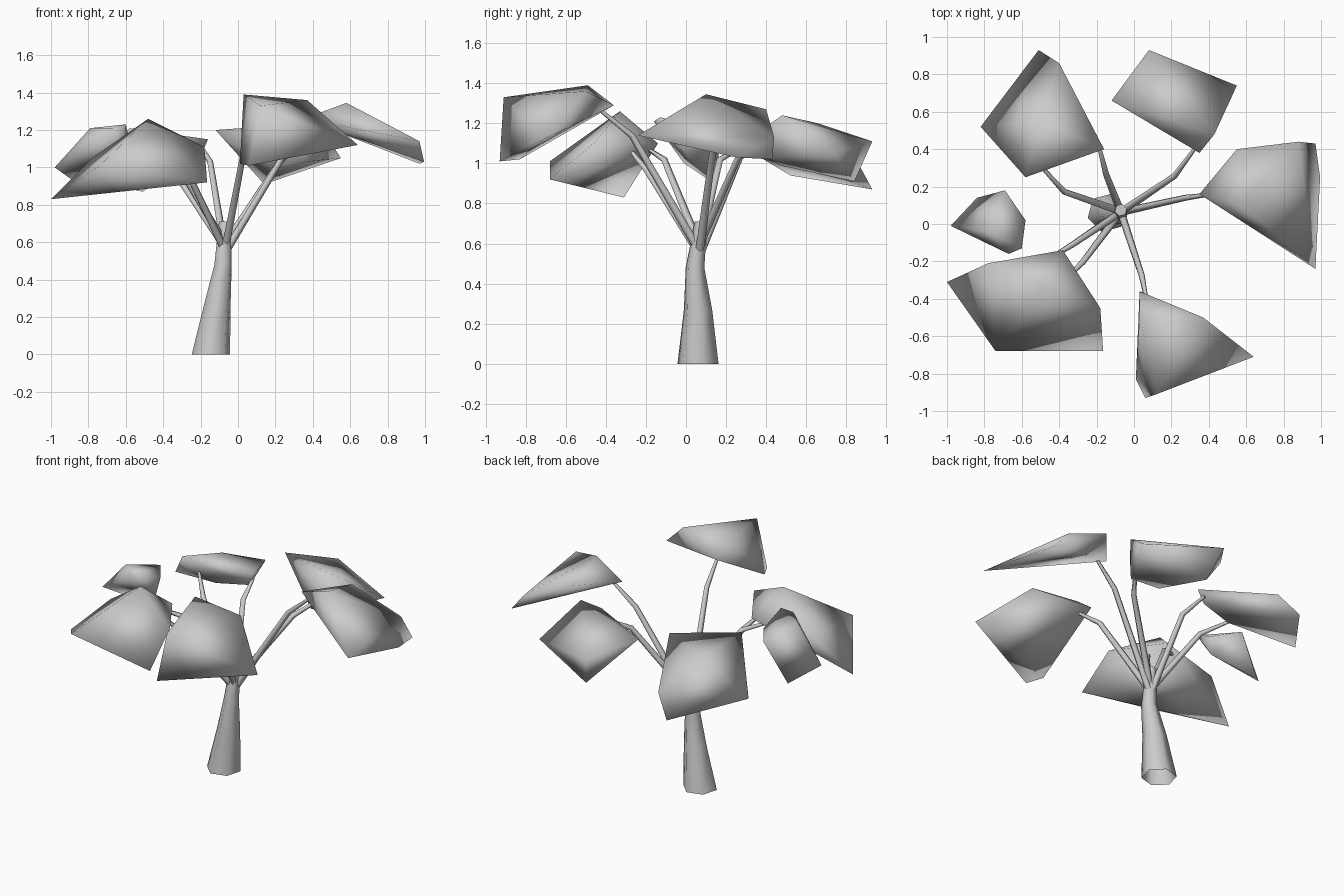
import bpy, bmesh, math
from mathutils import Vector

if "Cube" in bpy.data.objects:
    bpy.data.objects.remove(bpy.data.objects["Cube"])


def finish(name, bm, angle):
    bmesh.ops.recalc_face_normals(bm, faces=bm.faces[:])
    mesh = bpy.data.meshes.new(name)
    bm.to_mesh(mesh)
    bm.free()
    ob = bpy.data.objects.new(name, mesh)
    bpy.context.collection.objects.link(ob)
    bpy.ops.object.select_all(action='DESELECT')
    ob.select_set(True)
    bpy.context.view_layer.objects.active = ob
    bpy.ops.object.shade_smooth_by_angle(angle=math.radians(angle))
    return ob


def tube(name, path, radii, sides, level=False):
    """Tapered low-poly tube along a path; level keeps rings horizontal."""
    bm = bmesh.new()
    pts = [Vector(p) for p in path]
    turn = math.radians(15) if level else 0
    rings = []
    for i, p in enumerate(pts):
        d = pts[min(i + 1, len(pts) - 1)] - pts[max(i - 1, 0)]
        if level:
            d = Vector((0, 0, 1))
        u = Vector((0, 1, 0)).cross(d).normalized()
        v = d.normalized().cross(u)
        rings.append([bm.verts.new(p + radii[i] * (u * math.cos(a) + v * math.sin(a)))
                      for a in (turn + 2 * math.pi * k / sides for k in range(sides))])
    for a, b in zip(rings, rings[1:]):
        for k in range(sides):
            n = (k + 1) % sides
            bm.faces.new((a[k], a[n], b[n], b[k]))
    bm.faces.new(rings[-1])
    return finish(name, bm, 75)


def clump(name, corners):
    """Soft-shaded foliage pad: hull of its corner points."""
    bm = bmesh.new()
    for c in corners:
        bm.verts.new(c)
    out = bmesh.ops.convex_hull(bm, input=bm.verts[:])
    loose = {g for g in out["geom_interior"] if isinstance(g, bmesh.types.BMVert)}
    bmesh.ops.delete(bm, geom=list(loose), context='VERTS')
    return finish(name, bm, 180)


# Trunk, open at the ground
tube("trunk", [(-.145, .06, 0), (-.11, .06, .27), (-.08, .045, .48), (-.07, .075, .71)],
     [.106, .073, .048, .033], 6, level=True)

# Branches: knee and tip of each
branches = [
    ((-.15, .27, 1.03), (-.19, .43, 1.10)),
    ((-.37, .17, 1.02), (-.50, .31, 1.10)),
    ((.22, .26, 1.03), (.33, .41, 1.12)),
    ((.27, .14, 1.11), (.42, .16, 1.24)),
    ((.04, -.27, 1.14), (.07, -.42, 1.26)),
    ((-.33, -.11, 1.02), (-.48, -.20, 1.08)),
    ((-.27, -.20, .97), (-.36, -.29, 1.08)),
]
for i, (knee, tip) in enumerate(branches):
    out = (Vector((knee[0] + .07, knee[1] - .07, 0))).normalized() * .015
    start = Vector((-.07, .065, .57 + .02 * (i % 3))) + out
    tube(f"branch_{i + 1}", [start, knee, tip], [.022, .017, .010], 5)

# Foliage pads
clump("foliage_back_left", [
    (-.82, .52, .94), (-.51, .93, .87), (-.40, .86, 1.0), (-.16, .40, 1.15),
    (-.58, .25, 1.21), (-.50, .55, 1.14), (-.42, .37, 1.03), (-.20, .41, 1.06)])
clump("foliage_back_right", [
    (-.12, .66, 1.20), (.08, .93, 1.11), (.55, .74, 1.05), (.43, .48, 1.24),
    (.35, .38, 1.17), (.14, .84, .91), (.36, .40, 1.03), (.20, .47, .99)])
clump("foliage_right", [
    (.35, .16, 1.26), (.58, .10, 1.345), (.55, .40, 1.27), (.97, -.24, 1.14),
    (.88, .44, 1.13), (.97, .43, 1.02), (.995, .25, 1.03)])
clump("foliage_front_right", [
    (.03, -.36, 1.29), (.03, -.49, 1.39), (.37, -.50, 1.36), (.64, -.71, 1.12),
    (.12, -.91, 1.33), (.06, -.93, 1.01), (.01, -.83, 1.02)])
clump("foliage_front_left", [
    (-1.0, -.31, .83), (-.78, -.21, 1.05), (-.48, -.33, 1.26), (-.38, -.14, 1.10),
    (-.18, -.45, 1.11), (-.165, -.68, .92), (-.74, -.68, 1.01)])
clump("foliage_left", [
    (-.98, -.01, 1.0), (-.84, .14, .90), (-.69, .18, 1.15), (-.58, .02, 1.15),
    (-.60, -.13, 1.23), (-.67, -.16, 1.21), (-.79, -.04, 1.21), (-.60, 0, 1.04)])
